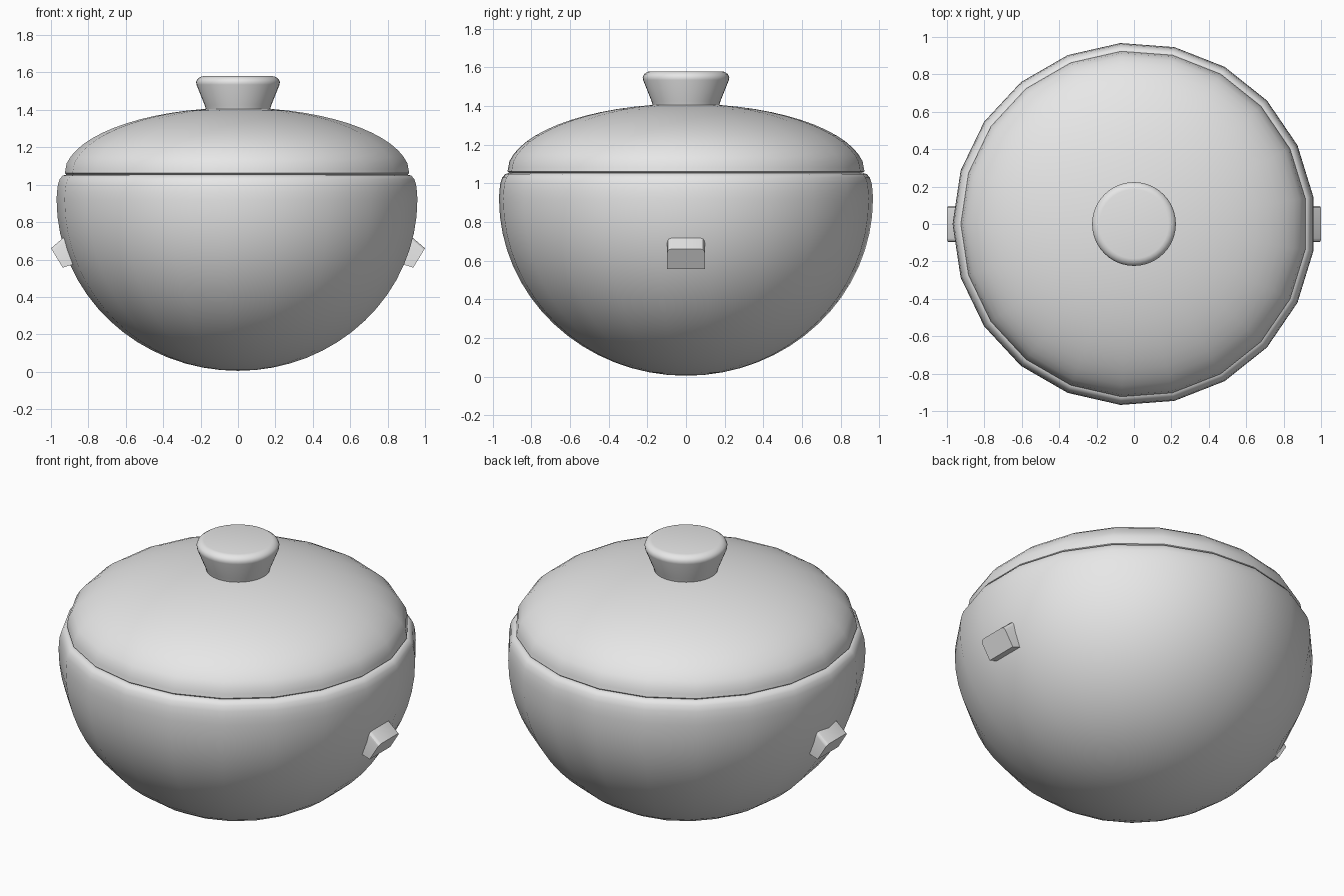
import bpy, bmesh, math
from mathutils import Vector

cube = bpy.data.objects.get("Cube")
if cube:
    bpy.data.objects.remove(cube, do_unlink=True)

grey = bpy.data.materials.new("plain_grey")
grey.use_nodes = True
colour = (0.8, 0.8, 0.8, 1)
grey.diffuse_color = colour
grey.node_tree.nodes["Principled BSDF"].inputs["Base Color"].default_value = colour


def finish(name, bm, angle):
    bmesh.ops.recalc_face_normals(bm, faces=bm.faces)
    mesh = bpy.data.meshes.new(name)
    bm.to_mesh(mesh)
    bm.free()
    mesh.materials.append(grey)
    obj = bpy.data.objects.new(name, mesh)
    bpy.context.collection.objects.link(obj)
    bpy.ops.object.select_all(action='DESELECT')
    obj.select_set(True)
    bpy.context.view_layer.objects.active = obj
    bpy.ops.object.shade_smooth_by_angle(angle=math.radians(angle))
    return obj


def lathe(name, profile, sides, angle):
    """Spin a closed (radius, z) profile, starting with a corner at -x."""
    bm = bmesh.new()
    verts = [bm.verts.new((-r, 0, z)) for r, z in profile]
    edges = [bm.edges.new(pair) for pair in zip(verts, verts[1:])]
    bmesh.ops.spin(bm, geom=verts + edges, cent=(0, 0, 0), axis=(0, 0, 1),
                   angle=math.tau, steps=sides, use_duplicate=False)
    bmesh.ops.remove_doubles(bm, verts=bm.verts, dist=0.0005)
    return finish(name, bm, angle)


def arc(rx, rz, z0, start, end, steps):
    angles = [math.radians(start + (end - start) * i / steps) for i in range(steps + 1)]
    return [(rx * math.cos(a), z0 + rz * math.sin(a)) for a in angles]


# Bowl: outer curve, rounded rim, inner curve
outer = arc(0.97, 0.915, 0.92, -90, 0, 16)
rim = [(0.968, 0.96), (0.963, 1.0), (0.953, 1.03), (0.938, 1.048), (0.918, 1.054),
       (0.89, 1.045), (0.88, 1.02)]
inner = arc(0.88, 0.83, 0.92, 0, -90, 12)
lathe("bowl", outer + rim + inner, 21, 60)

# Domed lid with a flat underside
lid = [(0, 1.052), (0.915, 1.052), (0.926, 1.062), (0.922, 1.083)]
lid += arc(0.93, 0.36, 1.052, 10, 90, 14)
lathe("lid", lid, 21, 50)

# Flared knob with a bevelled top edge
lathe("lid_knob", [(0, 1.39), (0.168, 1.39), (0.178, 1.425), (0.222, 1.535), (0.224, 1.55),
                   (0.217, 1.565), (0.2, 1.577), (0.185, 1.58), (0, 1.58)], 40, 35)

# Side lugs: tapered, tilted blocks with softened upper corners
section = [(0.86, 0.78), (1.0, 0.66), (0.937, 0.557), (0.83, 0.59)]
for name, side in (("left_lug", 1), ("right_lug", -1)):
    bm = bmesh.new()
    face = bm.faces.new([bm.verts.new((side * x, -0.097, z)) for x, z in section])
    made = bmesh.ops.extrude_face_region(bm, geom=[face])["geom"]
    bmesh.ops.translate(bm, vec=Vector((0, 0.194, 0)),
                        verts=[v for v in made if isinstance(v, bmesh.types.BMVert)])
    upper = [e for e in bm.edges if all(v.co.z > 0.62 for v in e.verts)
             and abs(e.verts[0].co.y - e.verts[1].co.y) < 0.01]
    bmesh.ops.bevel(bm, geom=upper, offset=0.02, segments=3, profile=0.5, affect='EDGES')
    finish(name, bm, 30)
